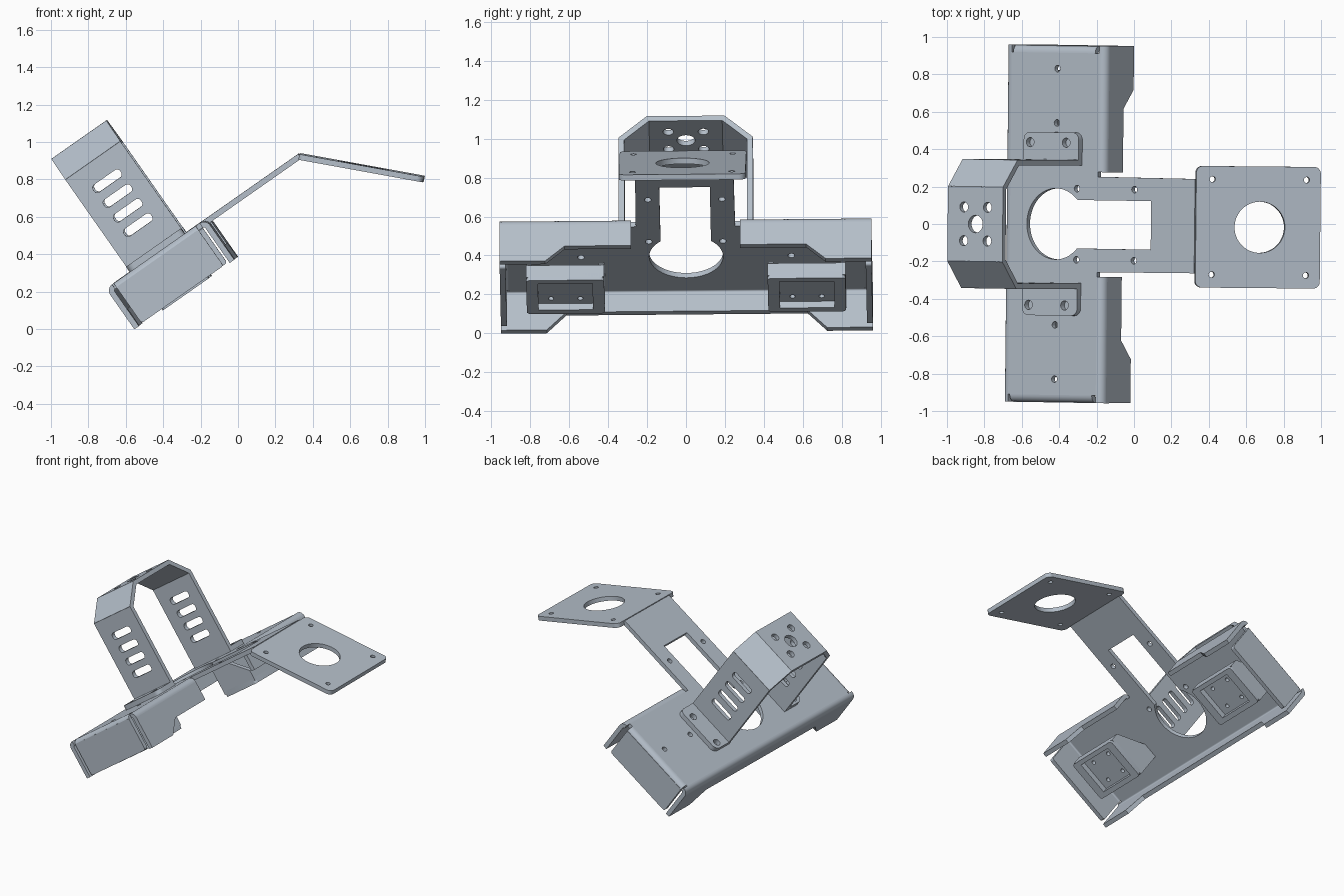
import bpy, bmesh
from math import sin, cos, pi, radians
from mathutils import Matrix, Vector

if "Cube" in bpy.data.objects:
    bpy.data.objects.remove(bpy.data.objects["Cube"])

# The mount is built in its own frame: U along the arm, Y across, N normal to the main plate
BASE = (Matrix.Translation((0, 0, -0.003)) @ Matrix.Rotation(radians(-0.6), 4, 'Z')
        @ Matrix.Rotation(radians(0.5), 4, 'X') @ Matrix.Rotation(radians(-35), 4, 'Y'))
U, Y, N = Vector((1, 0, 0)), Vector((0, 1, 0)), Vector((0, 0, 1))
T = 0.03
metal = bpy.data.materials.new("slate_metal")
metal.diffuse_color = (0.46, 0.52, 0.59, 1)
metal.use_nodes = True
metal.node_tree.nodes["Principled BSDF"].inputs["Base Color"].default_value = metal.diffuse_color


def circle(x, y, r, n=32):
    return [(x + r * cos(2 * pi * i / n), y + r * sin(2 * pi * i / n)) for i in range(n)]


def arc(x, y, r, a0, a1, n=8):
    a = [radians(a0 + (a1 - a0) * i / n) for i in range(n + 1)]
    return [(x + r * cos(t), y + r * sin(t)) for t in a]


def rounded(x0, x1, y0, y1, r):
    return (arc(x1 - r, y1 - r, r, 0, 90) + arc(x0 + r, y1 - r, r, 90, 180)
            + arc(x0 + r, y0 + r, r, 180, 270) + arc(x1 - r, y0 + r, r, 270, 360))


def rect(x0, x1, y0, y1):
    return [(x0, y0), (x1, y0), (x1, y1), (x0, y1)]


def sheet(name, outline, a, b, origin, holes=(), t=T):
    """Flat sheet with holes, drawn on axes a and b, centred on its thickness."""
    cu = bpy.data.curves.new(name, 'CURVE')
    cu.dimensions, cu.fill_mode, cu.extrude = '2D', 'BOTH', t / 2
    for loop in [outline, *holes]:
        sp = cu.splines.new('POLY')
        sp.points.add(len(loop) - 1)
        for p, (x, y) in zip(sp.points, loop):
            p.co = (x, y, 0, 1)
        sp.use_cyclic_u = True
    tmp = bpy.data.objects.new(name + "_outline", cu)
    bpy.context.collection.objects.link(tmp)
    me = bpy.data.meshes.new_from_object(
        tmp.evaluated_get(bpy.context.evaluated_depsgraph_get()))
    bpy.data.objects.remove(tmp)
    bm = bmesh.new()
    bm.from_mesh(me)
    bmesh.ops.remove_doubles(bm, verts=bm.verts, dist=1e-5)
    bmesh.ops.recalc_face_normals(bm, faces=bm.faces)
    m = Matrix((a, b, a.cross(b))).transposed().to_4x4()
    m.translation = Vector(origin)
    bm.transform(BASE @ m)
    bm.to_mesh(me)
    bm.free()
    me.materials.clear()
    me.materials.append(metal)
    ob = bpy.data.objects.new(name, me)
    bpy.context.collection.objects.link(ob)
    return ob


def bend(name, x, a, origin, length, side):
    """Quarter-round fold joining the main plate to a flange."""
    r = 0.04
    prof = arc(0, 0, r, 0, 90) + arc(0, 0, r - T, 90, 0)
    sheet(name, [(x + side * p, 0.545 + q) for p, q in prof], a, N, origin, t=length)


# Main plate and arm, one sheet with a keyhole opening
keyhole = arc(-0.10, 0, 0.19, 43, 317, 40) + [(0.52, -0.13), (0.52, 0.13)]
small = [circle(u, s * y, 0.018, 16) for s in (-1, 1)
         for u, y in ((-0.10, 0.54), (-0.10, 0.83), (0.41, 0.19), (0.035, 0.19))]
half = [(-0.40, 0.915), (0.171, 0.915), (0.171, 0.255), (0.805, 0.252)]
sheet("main_plate_and_arm", half + [(u, -y) for u, y in reversed(half)], U, Y,
      (0, 0, 0.57), [keyhole] + small)

# Tilted sensor plate at the end of the arm
ang = radians(-45.3)
sheet("sensor_plate", rounded(0.0, 0.676, -0.325, 0.325, 0.035),
      Vector((cos(ang), 0, sin(ang))), Y, (0.80, -0.003, 0.57),
      [circle(0.347, 0, 0.137, 48)] + [circle(u, s * 0.255, 0.016, 16)
                                       for u in (0.088, 0.6) for s in (-1, 1)])

# Back flange
side = [(0.955, 0.545), (0.955, 0.32), (0.72, 0.32), (0.62, 0.43)]
sheet("back_flange", side + [(-y, n) for y, n in reversed(side)], Y, N, (-0.425, 0, 0))
bend("back_fold", -0.40, U, (0, 0, 0), 1.91, -1)

for s, tag in ((-1, "left"), (1, "right")):
    # Front flanges
    pts = [(0.28, 0.545), (0.955, 0.545), (0.955, 0.318), (0.72, 0.318), (0.62, 0.41), (0.28, 0.41)]
    sheet("front_flange_" + tag, [(s * y, n) for y, n in pts], Y, N, (0.196, 0, 0))
    bend("front_fold_" + tag, 0.171, U, (0, s * 0.6175, 0), 0.675, 1)

    # End walls
    sheet("end_wall_" + tag, rounded(-0.39, 0.145, 0.325, 0.56, 0.015), U, N, (0, s * 0.94, 0))
    bend("end_fold_" + tag, s * 0.915, Y, (-0.1225, 0, 0), 0.535, s)

    # Upright bracket: slotted leg, slanted shoulder and foot
    slots = [rounded(-0.20, -0.025, n - 0.024, n + 0.024, 0.02)
             for n in (0.765, 0.86, 0.955, 1.052)]
    sheet("bracket_leg_" + tag, rect(-0.292, 0.067, 0.585, 1.186), U, N, (0, s * 0.33, 0), slots)
    p, q = Vector((0, s * 0.33, 1.18)), Vector((0, s * 0.194, 1.305))
    d = q - p
    sheet("bracket_shoulder_" + tag, rect(-0.292, 0.067, -0.006, d.length + 0.006),
          U, d.normalized(), p)
    foot = arc(0.027, 0.45, 0.04, 0, 90) + arc(-0.252, 0.45, 0.04, 90, 180) + [
        (-0.292, 0.315), (0.067, 0.315)]
    sheet("bracket_foot_" + tag, [(u, s * y) for u, y in foot], U, Y, (0, 0, 0.602),
          [circle(u, s * 0.435, 0.025, 20) for u in (-0.25, -0.015)], t=0.034)

    # Hanging tray below the plate: rim, recessed floor with screw holes, walls
    y0, y1 = sorted((s * 0.42, s * 0.82))
    yc = s * 0.62
    sheet("tray_rim_" + tag, rounded(-0.26, 0.04, y0, y1, 0.02), U, Y, (0, 0, 0.335),
          [rect(-0.225, 0.01, y0 + 0.06, y1 - 0.06)], t=0.04)
    sheet("tray_floor_" + tag, rect(-0.25, 0.03, y0 + 0.01, y1 - 0.01), U, Y, (0, 0, 0.37),
          [circle(u, yc + k * 0.075, 0.014, 16) for u in (-0.18, -0.03) for k in (-1, 1)])
    sheet("tray_front_wall_" + tag, rect(y0, y1, 0.335, 0.41), Y, N, (0.025, 0, 0))
    sheet("tray_back_wall_" + tag, rect(y0, y1, 0.335, 0.56), Y, N, (-0.245, 0, 0))
    for k in (-1, 1):
        sheet("tray_side_wall_" + tag, [(-0.26, 0.335), (0.04, 0.335), (0.04, 0.41),
              (-0.16, 0.56), (-0.26, 0.56)], U, N, (0, yc + k * 0.185, 0))

# Bracket top with one large and four small holes
sheet("bracket_top", rect(-0.292, 0.067, -0.20, 0.20), U, Y, (0, 0, 1.305),
      [circle(-0.11, 0, 0.047)] + [circle(-0.11 + i * 0.077, j * 0.09, 0.027, 20)
                                   for i in (-1, 1) for j in (-1, 1)])

bpy.ops.object.select_all(action='SELECT')
bpy.context.view_layer.objects.active = bpy.data.objects["bracket_top"]
bpy.ops.object.shade_smooth_by_angle(angle=radians(30))
